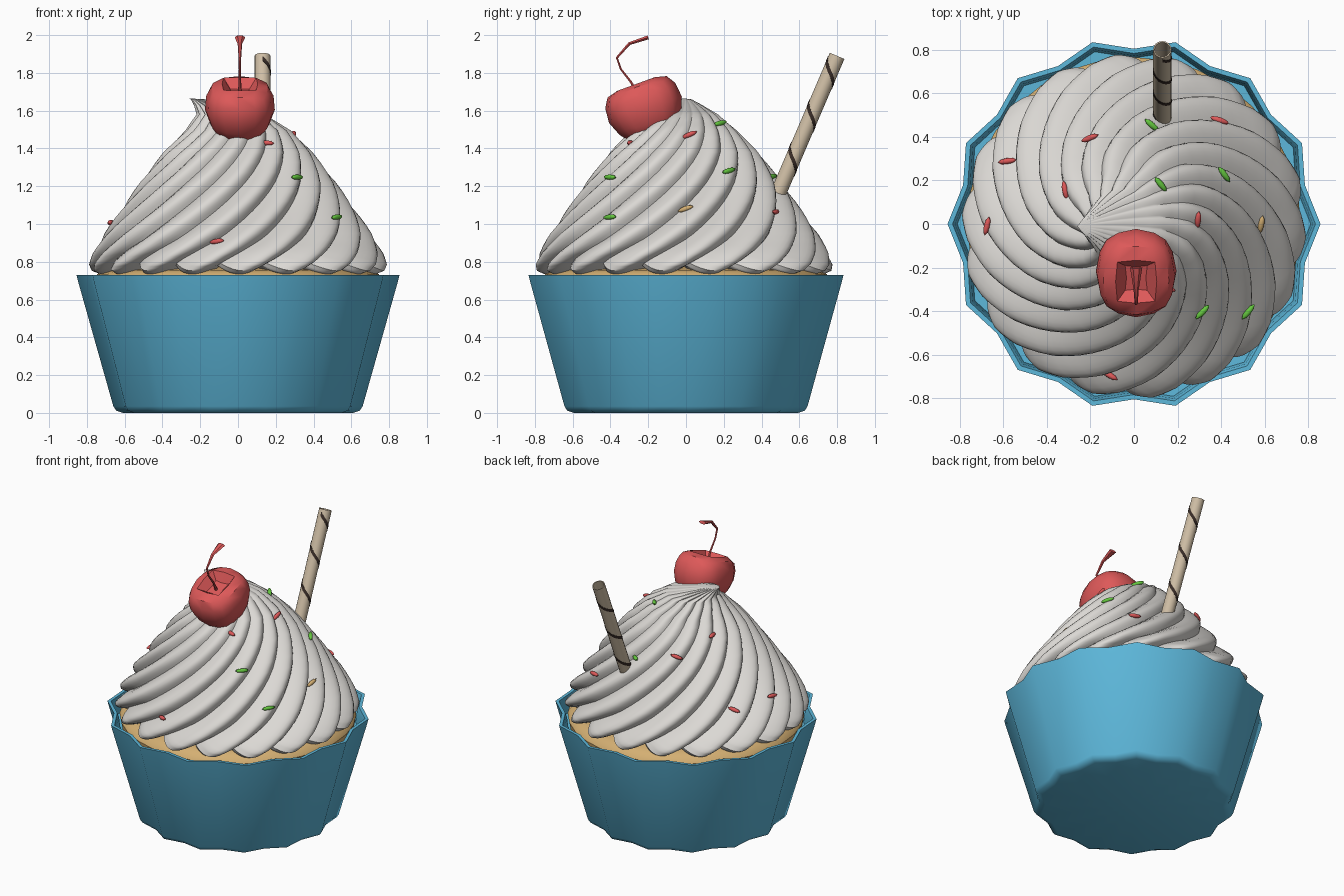
import bpy
import bmesh
from math import sin, cos, pi, radians
from mathutils import Vector, Matrix
from mathutils.bvhtree import BVHTree

if "Cube" in bpy.data.objects:
    bpy.data.objects.remove(bpy.data.objects["Cube"])


def material(name, r, g, b):
    m = bpy.data.materials.new(name)
    m.use_nodes = True
    m.diffuse_color = (r, g, b, 1)
    m.node_tree.nodes["Principled BSDF"].inputs["Base Color"].default_value = (r, g, b, 1)
    return m


BLUE = material("blue paper", 0.11, 0.48, 0.71)
CREAM = material("white cream", 0.71, 0.69, 0.66)
CAKE = material("golden cake", 0.66, 0.43, 0.17)
RED = material("cherry red", 0.73, 0.10, 0.10)
GREEN = material("sprinkle green", 0.13, 0.58, 0.05)
WAFER = material("wafer beige", 0.63, 0.52, 0.38)
CHOCOLATE = material("dark chocolate", 0.04, 0.025, 0.02)


def finish(name, bm, mat, angle=40):
    bmesh.ops.recalc_face_normals(bm, faces=bm.faces)
    mesh = bpy.data.meshes.new(name)
    bm.to_mesh(mesh)
    bm.free()
    mesh.materials.append(mat)
    obj = bpy.data.objects.new(name, mesh)
    bpy.context.collection.objects.link(obj)
    bpy.ops.object.select_all(action="DESELECT")
    obj.select_set(True)
    bpy.context.view_layer.objects.active = obj
    bpy.ops.object.shade_smooth_by_angle(angle=radians(angle))
    return obj


def skin(rings, closed=True):
    """Join rings of points with quads; rings shrunk to a point become poles."""
    bm = bmesh.new()
    rows = [[bm.verts.new(p) for p in ring] for ring in rings]
    n = len(rows[0])
    for a, b in zip(rows, rows[1:]):
        for i in range(n if closed else n - 1):
            j = (i + 1) % n
            bm.faces.new((a[i], a[j], b[j], b[i]))
    bmesh.ops.remove_doubles(bm, verts=bm.verts, dist=0.0001)
    return bm


def lathe(profile, segments, factor=lambda a: 1):
    angles = [2 * pi * i / segments for i in range(segments)]
    return skin([[Vector((r * factor(a) * cos(a), r * factor(a) * sin(a), z))
                  for a in angles] for r, z in profile])


# Fluted paper cup
def flute(a):
    return 0.97 + 0.03 * cos(14 * a)


cup = [(0, 0), (0.61, 0), (0.645, 0.012), (0.66, 0.035), (0.845, 0.69), (0.855, 0.73),
       (0.832, 0.73), (0.82, 0.70), (0.81, 0.62), (0, 0.6)]
finish("paper_cup", lathe(cup, 28, flute), BLUE, 60)

# Cake top
cake = [(0.75, 0.62), (0.765, 0.70), (0.745, 0.735), (0.69, 0.757), (0.4, 0.78), (0, 0.79)]
finish("cake", lathe(cake, 32), CAKE)

# Swirled cream: radius, height, sideways lean of the tip
outline = [(0.62, 0.73, 0), (0.74, 0.735, 0), (0.78, 0.752, 0), (0.79, 0.785, 0),
           (0.77, 0.845, 0), (0.71, 0.95, 0), (0.625, 1.07, 0), (0.52, 1.22, 0),
           (0.395, 1.38, 0), (0.28, 1.495, 0), (0.18, 1.58, -0.04),
           (0.095, 1.63, -0.14), (0.04, 1.66, -0.21), (0, 1.665, -0.26)]
LOBES, PER_LOBE, STEPS = 18, 10, 3
stations = []
for a, b in zip(outline, outline[1:]):
    stations += [Vector(a).lerp(Vector(b), k / STEPS) for k in range(STEPS)]
stations.append(Vector(outline[-1]))
rings = []
for r, z, lean in stations:
    twist = 1.95 * (z - 0.73)
    lift = 0.045 * max(0, 1 - (z - 0.73) / 0.2)
    ring = []
    for i in range(LOBES * PER_LOBE):
        a = 2 * pi * i / (LOBES * PER_LOBE)
        ridge = abs(sin(LOBES * a / 2))
        bump = r * (0.9 + 0.1 * ridge)
        ring.append(Vector((lean + bump * cos(a + twist), bump * sin(a + twist) - 0.01,
                            z + lift * (1 - ridge))))
    rings.append(ring)
cream = skin(rings)
surface = BVHTree.FromBMesh(cream)
finish("cream_swirl", cream, CREAM, 50)

# Cherry: rounded cube, flat on top, with a square dimple
bm = bmesh.new()
bmesh.ops.create_cube(bm, size=2)
bmesh.ops.subdivide_edges(bm, edges=bm.edges, cuts=3, use_grid_fill=True)
for v in bm.verts:
    x, y, z = v.co.normalized().lerp(v.co, 0.1)
    taper = 1 + 0.14 * z
    v.co = Vector((0.185 * taper * x, 0.205 * taper * y, min(0.175 * z, 0.145)))
top = [f for f in bm.faces if f.calc_center_median().z > 0.12
       and f.calc_center_median().xy.length < 0.09]
bm.normal_update()
bmesh.ops.inset_region(bm, faces=top, thickness=0.05)
for v in {v for f in top for v in f.verts}:
    v.co.z -= 0.05
bmesh.ops.transform(bm, verts=bm.verts, matrix=Matrix.Translation((0.01, -0.215, 1.605))
                    @ Matrix.Rotation(radians(20), 4, "X"))
finish("cherry", bm, RED)

# Cherry stem: y, z, half width across, half thickness
path = [(-0.255, 1.68, 0.012, 0.01), (-0.29, 1.75, 0.007, 0.007), (-0.345, 1.82, 0.006, 0.006),
        (-0.366, 1.88, 0.007, 0.007), (-0.30, 1.955, 0.012, 0.009), (-0.20, 1.988, 0.028, 0.012)]
rings = []
for i, (y, z, wide, thick) in enumerate(path):
    before, after = path[max(i - 1, 0)], path[min(i + 1, len(path) - 1)]
    normal = Vector((0, before[1] - after[1], after[0] - before[0])).normalized()
    rings.append([Vector((0.01 + wide * cos(a), y, z)) + normal * thick * sin(a)
                  for a in (k * pi / 3 for k in range(6))])
bm = skin(rings)
bmesh.ops.holes_fill(bm, edges=bm.edges)
finish("cherry_stem", bm, RED)

# Hollow wafer straw with a spiral chocolate stripe
foot, tip = Vector((0.13, 0.44, 1.05)), Vector((0.13, 0.8, 1.89))
length = (tip - foot).length
pose = Matrix.Translation(foot) @ (tip - foot).to_track_quat("Z", "X").to_matrix().to_4x4()
bm = lathe([(0, 0), (0.042, 0), (0.042, length), (0.036, length), (0.036, 0.3), (0, 0.3)], 16)
bm.transform(pose)
finish("wafer_straw", bm, WAFER)

PITCH, BAND = 0.25, 0.026
start = length - BAND - 0.02
count = int(start / PITCH * 16)
edges = []
for radius, lift in ((0.04, 0), (0.044, 0), (0.044, BAND), (0.04, BAND)):
    edges.append([pose @ Vector((radius * cos(a), radius * sin(a),
                                 lift + start - PITCH * a / (2 * pi)))
                  for a in (2 * pi * k / 16 for k in range(count))])
finish("straw_stripe", skin(edges, closed=False), CHOCOLATE)

# Sprinkles dropped onto the cream: x, y, heading in degrees
sprinkles = {
    RED: [(0.39, 0.47, -5), (-0.2, 0.39, 0), (-0.58, 0.285, 0), (-0.31, 0.155, 95),
          (-0.67, -0.01, 70), (0.29, 0.02, 100), (-0.11, -0.69, -25), (0.15, -0.29, -20)],
    GREEN: [(0.08, 0.45, -35), (0.12, 0.18, -45), (0.41, 0.225, -40),
            (0.31, -0.4, 45), (0.52, -0.4, 55)],
    CAKE: [(0.58, 0, 92)],
}
for mat, spots in sprinkles.items():
    for x, y, heading in spots:
        hit, normal, _, _ = surface.ray_cast(Vector((x, y, 3)), Vector((0, 0, -1)))
        if normal.z < 0:
            normal = -normal
        along = Vector((cos(radians(heading)), sin(radians(heading)), 0))
        along = (along - normal * along.dot(normal)).normalized()
        side = normal.cross(along)
        turn = Matrix((along, side, normal)).transposed().to_4x4()
        bm = bmesh.new()
        bmesh.ops.create_uvsphere(bm, u_segments=8, v_segments=6, radius=1)
        bm.transform(Matrix.Translation(hit + normal * 0.006) @ turn
                     @ Matrix.Diagonal((0.044, 0.014, 0.014, 1)))
        finish("sprinkle", bm, mat, 60)
